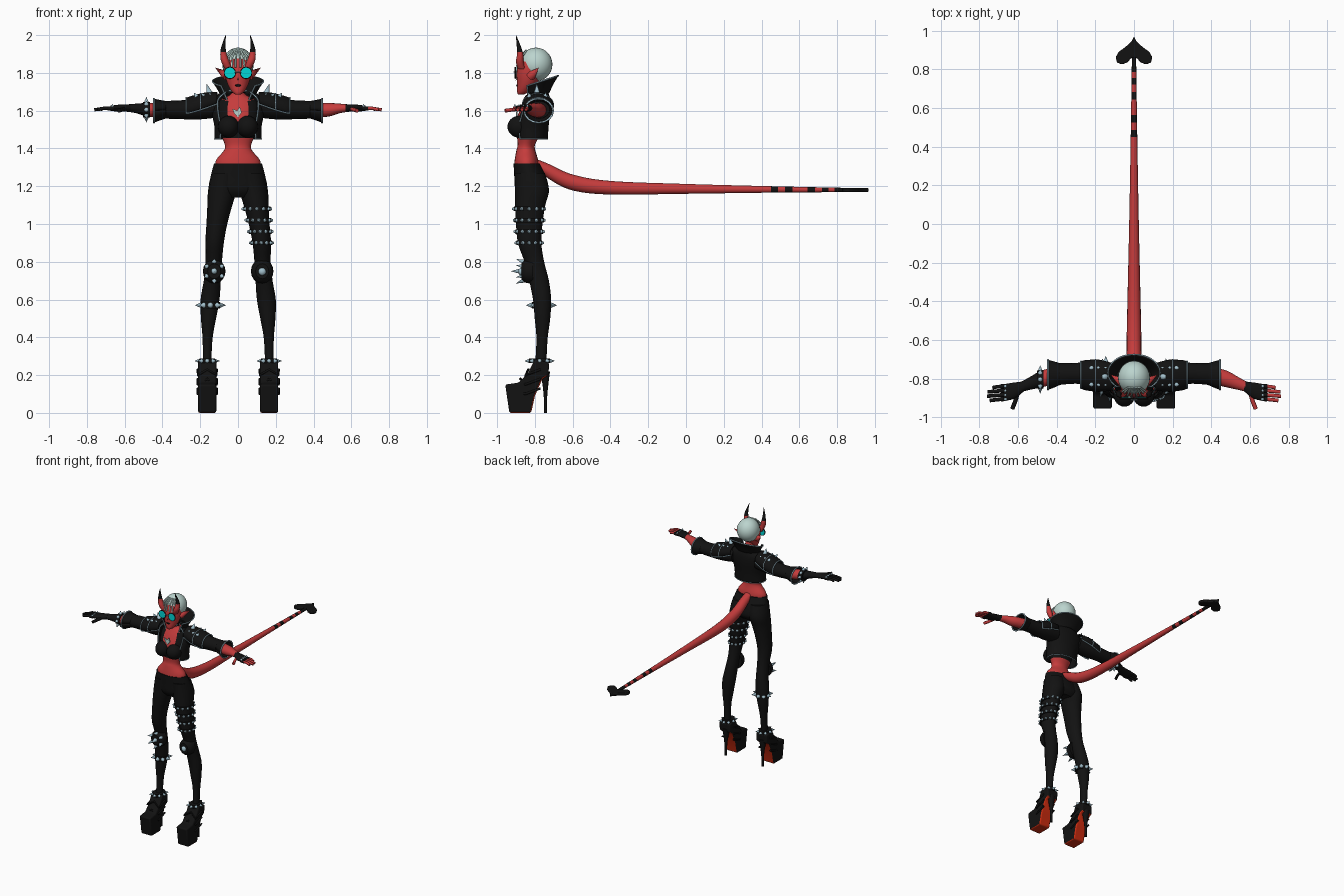
import bpy, bmesh
from math import sin, cos, radians
from mathutils import Vector, Matrix

cube = bpy.data.objects.get("Cube")
if cube:
    bpy.data.objects.remove(cube)


def material(name, *rgb):
    m = bpy.data.materials.new(name)
    m.use_nodes = True
    m.diffuse_color = (*rgb, 1)
    m.node_tree.nodes["Principled BSDF"].inputs["Base Color"].default_value = (*rgb, 1)
    return m


RED = material("red_skin", .56, .045, .045)
BLACK = material("black_leather", .006, .006, .006)
SILVER = material("pale_steel", .36, .52, .6)
HAIR = material("pale_hair", .5, .66, .62)
CYAN = material("cyan_glass", 0, .68, .68)
SOLE = material("scarlet_sole", .6, .025, .005)


def finish(name, bm, mats, rule=None, angle=40):
    """Turn a bmesh into an object, choosing material slots by a rule on faces."""
    bmesh.ops.recalc_face_normals(bm, faces=bm.faces)
    for f in bm.faces:
        f.smooth = True
        if rule:
            f.material_index = int(rule(f.calc_center_median(), f.normal))
    me = bpy.data.meshes.new(name)
    bm.to_mesh(me)
    bm.free()
    for m in mats:
        me.materials.append(m)
    me.set_sharp_from_angle(angle=radians(angle))
    ob = bpy.data.objects.new(name, me)
    bpy.context.collection.objects.link(ob)
    return ob


def place(axis, t, u, v):
    return Vector({"x": (t, u, v), "y": (u, t, v), "z": (u, v, t)}[axis])


def loft(name, axis, rows, *mats, rule=None, n=16, arc=None, steps=4, lean=0, wall=.006):
    """Smooth skin over elliptical rings (along, u, v, radius_u, radius_v)."""
    rows = [Vector(r) for r in rows]
    path = []
    for i in range(len(rows) - 1):
        a, b, c, d = rows[max(i - 1, 0)], rows[i], rows[i + 1], rows[min(i + 2, len(rows) - 1)]
        for k in range(steps):
            t = k / steps
            path.append(b + (c - a) * (t / 2) + (a * 2 - b * 5 + c * 4 - d) * (t * t / 2)
                        + (b * 3 - a - c * 3 + d) * (t ** 3 / 2))
    path.append(rows[-1])
    lo, hi = arc or (0, 360)
    angles = [radians(lo + (hi - lo) * k / n) for k in range(n + 1 if arc else n)]
    rings = [[place(axis, t + lean * rv * sin(a), u + ru * cos(a), v + rv * sin(a))
              for a in angles] for t, u, v, ru, rv in path]
    bm = bmesh.new()
    vs = [[bm.verts.new(p) for p in ring] for ring in rings]
    for r, q in zip(vs, vs[1:]):
        for k in range(n):
            j = (k + 1) % len(r)
            bm.faces.new((r[k], r[j], q[j], q[k]))
    if not arc:
        bm.faces.new(vs[0])
        bm.faces.new(vs[-1])
    ob = finish(name, bm, mats, rule)
    if arc:
        ob.modifiers.new("thickness", "SOLIDIFY").thickness = wall
    return rings


def prism(name, axis, points, lo, hi, *mats, rule=None, bevel=0):
    bm = bmesh.new()
    ends = [[bm.verts.new(place(axis, t, *p)) for p in points] for t in (lo, hi)]
    for e in ends:
        bm.faces.new(e)
    for k in range(len(points)):
        j = (k + 1) % len(points)
        bm.faces.new((ends[0][k], ends[0][j], ends[1][j], ends[1][k]))
    ob = finish(name, bm, mats, rule)
    if bevel:
        mod = ob.modifiers.new("round", "BEVEL")
        mod.width, mod.segments = bevel, 3


def ball(name, centre, radii, mat):
    bm = bmesh.new()
    bmesh.ops.create_uvsphere(bm, u_segments=24, v_segments=14, radius=1,
                              matrix=Matrix.Translation(centre) @ Matrix.Diagonal((*radii, 1)))
    return finish(name, bm, [mat])


def cones(name, spikes, mat=SILVER, top=0, n=10):
    """One mesh holding cones given as (base, direction, radius, length)."""
    bm = bmesh.new()
    for base, way, r, length in spikes:
        turn = Vector(way).to_track_quat("Z", "Y").to_matrix().to_4x4()
        bmesh.ops.create_cone(bm, cap_ends=True, segments=n, radius1=r, radius2=r * top, depth=length,
                              matrix=Matrix.Translation(base) @ turn @ Matrix.Translation((0, 0, length / 2)))
    return finish(name, bm, [mat])


def wire(name, points, r=.004, mat=SILVER, cyclic=False):
    cu = bpy.data.curves.new(name, "CURVE")
    cu.dimensions, cu.bevel_depth, cu.bevel_resolution, cu.use_fill_caps = "3D", r, 1, True
    sp = cu.splines.new("POLY")
    sp.points.add(len(points) - 1)
    for p, q in zip(sp.points, points):
        p.co = (*q, 1)
    sp.use_cyclic_u = cyclic
    cu.materials.append(mat)
    bpy.context.collection.objects.link(bpy.data.objects.new(name, cu))


def band(name, axis, t, u, v, ru, rv, count, r, length, half=.012, top=0):
    """Leather strap with a ring of spikes or studs."""
    loft(name + "_strap", axis, [(t - half, u, v, ru, rv), (t + half, u, v, ru, rv)], BLACK, steps=1)
    ring = [radians(360 * k / count) for k in range(count)]
    cones(name + "_studs", [(place(axis, t, u + ru * cos(a), v + rv * sin(a)),
                             place(axis, 0, cos(a), sin(a)), r, length) for a in ring], top=top)


# Torso, with black crop top and bare upper chest
loft("torso", "z", [(1.3, 0, -.845, .122, .066), (1.34, 0, -.845, .115, .062), (1.39, 0, -.848, .074, .05),
                    (1.42, 0, -.845, .07, .046), (1.47, 0, -.835, .088, .06), (1.55, 0, -.825, .105, .073),
                    (1.62, 0, -.805, .11, .066), (1.66, 0, -.795, .09, .054), (1.69, 0, -.8, .036, .036),
                    (1.75, 0, -.815, .032, .032)], RED, BLACK, n=24,
     rule=lambda c, no: 1.455 < c.z < 1.66 and not (c.y < -.83 and abs(c.x) < .06 and c.z > 1.53))
loft("trouser_hips", "z", [(1.32, 0, -.843, .127, .07), (1.25, 0, -.825, .145, .084),
                           (1.18, 0, -.815, .152, .088), (1.14, 0, -.815, .09, .06)], BLACK, n=24)
prism("chest_emblem", "y", [(-.03, 1.61), (-.005, 1.6), (.01, 1.62), (.02, 1.59), (0, 1.565), (-.02, 1.585)],
      -.9, -.892, HAIR)

# Open jacket and standing collar
rings = loft("jacket", "z", [(1.45, 0, -.82, .125, .088), (1.52, 0, -.82, .126, .093), (1.6, 0, -.805, .142, .086),
                             (1.66, 0, -.795, .14, .075), (1.7, 0, -.79, .085, .06)], BLACK, n=28, arc=(-42, 222))
for k, side in ((0, "left"), (-1, "right")):
    wire(side + "_jacket_edge", [r[k] for r in rings])
wire("jacket_hem", rings[0], .003)
collar = loft("collar", "z", [(1.67, 0, -.79, .085, .065), (1.715, 0, -.78, .11, .078), (1.755, 0, -.77, .135, .095)],
              BLACK, n=28, arc=(-48, 228), lean=.32)
wire("collar_trim", [r[0] for r in collar] + collar[-1][1:-1] + [r[-1] for r in reversed(collar)])
band("choker", "z", 1.705, 0, -.805, .04, .04, 10, .007, .014)

# Head, hair and spectacles
loft("head", "z", [(1.685, 0, -.875, .014, .014), (1.7, 0, -.862, .032, .032), (1.74, 0, -.842, .055, .052),
                   (1.8, 0, -.83, .071, .067), (1.86, 0, -.82, .07, .066), (1.91, 0, -.81, .04, .04)], RED, n=24)
cones("nose", [((0, -.888, 1.785), (0, -.5, -1), .008, .03)], RED)
ball("lips", (0, -.893, 1.734), (.016, .006, .006), BLACK)
ball("hair_cap", (0, -.795, 1.845), (.083, .088, .089), HAIR)
wire("spectacle_bridge", [(-.018, -.91, 1.805), (.018, -.91, 1.805)], .003)

for s, side in ((1, "left"), (-1, "right")):
    cones(side + "_lens", [((s * .043, -.898, 1.8), (0, -1, 0), .028, .009)], CYAN, top=1, n=24)
    wire(side + "_lens_rim", [(s * .043 + .029 * cos(radians(a)), -.904, 1.8 + .029 * sin(radians(a)))
                              for a in range(0, 360, 18)], .0035, BLACK, True)
    for x in (.012, .03, .048, .062):
        wire(side + "_hair_strand", [(s * x * .5, -.845, 1.92), (s * x, -.886 + x * .3, 1.885),
                                     (s * x * 1.1, -.903 + x * .5, 1.83)], .005, HAIR)
    loft(side + "_horn", "z", [(1.82, s * .05, -.87, .02, .02), (1.86, s * .068, -.88, .021, .02),
                               (1.9, s * .077, -.878, .017, .016), (1.94, s * .077, -.885, .011, .011),
                               (2, s * .065, -.9, .001, .001)], RED, BLACK, rule=lambda c, no: c.z > 1.91, n=12)
    cones(side + "_ear", [((s * .06, -.82, 1.785), (s * .6, .4, .42), .026, .085)], RED)

    # Jacket sleeve, cuff and shoulder guard
    ball(side + "_bust", (s * .05, -.883, 1.515), (.056, .062, .058), BLACK)
    loft(side + "_sleeve", "x", [(s * .1, -.785, 1.62, .062, .055), (s * .2, -.778, 1.61, .062, .056),
                                 (s * .3, -.772, 1.605, .054, .05), (s * .41, -.778, 1.605, .057, .046)], BLACK)
    cuff = loft(side + "_cuff", "x", [(s * .38, -.776, 1.605, .055, .046), (s * .42, -.779, 1.602, .07, .056),
                                      (s * .445, -.78, 1.6, .077, .064)], BLACK, arc=(-179, 179))
    wire(side + "_cuff_trim", cuff[-1], .005, cyclic=True)
    pad = loft(side + "_shoulder_guard", "x", [(s * .11, -.79, 1.655, .07, .045), (s * .18, -.785, 1.635, .083, .06),
                                               (s * .25, -.782, 1.615, .078, .062), (s * .275, -.78, 1.61, .07, .058)],
               BLACK, arc=(-25, 205), n=18)
    wire(side + "_guard_trim", [r[0] for r in pad] + pad[-1][1:-1] + [r[-1] for r in reversed(pad)])
    wire(side + "_guard_stitch", pad[5], .003)
    cones(side + "_shoulder_spikes", [((s * .15, -.79, 1.69), (s * .3, 0, 1), .018, .055)]
          + [((s * x, y, 1.675), (s * .2, y + .785, .3), .012, .025)
             for x in (.14, .18, .22) for y in (-.83, -.745)])

    # Forearm, glove and fingers
    seam = .575 if s > 0 else .465
    loft(side + "_forearm", "x", [(s * .4, -.782, 1.602, .045, .04), (s * .48, -.802, 1.605, .043, .036),
                                  (s * .54, -.825, 1.612, .033, .025), (s * .59, -.845, 1.614, .025, .019)],
         RED, BLACK, rule=lambda c, no: abs(c.x) > seam, steps=6)
    loft(side + "_palm", "x", [(s * .57, -.84, 1.614, .026, .02), (s * .62, -.862, 1.614, .042, .019),
                               (s * .675, -.872, 1.612, .043, .014)], BLACK)
    skin = RED if s > 0 else BLACK
    for i, tip in enumerate((.73, .757, .76, .745)):
        y = -.838 - i * .022
        wire(side + "_finger", [(s * .66, y, 1.612), (s * .71, y * 1.005, 1.613), (s * tip, y * 1.01, 1.605)], .0095, skin)
        wire(side + "_finger_sleeve", [(s * .66, y, 1.612), (s * .69, y * 1.003, 1.612)], .0115, BLACK)
    wire(side + "_thumb", [(s * .6, -.87, 1.61), (s * .615, -.92, 1.605), (s * .63, -.957, 1.6)], .011, skin)
    cones(side + "_knuckle_studs", [((s * .665, -.84 - i * .022, 1.622), (0, 0, 1), .008, .014) for i in range(4)])

    # Leg, slightly offset between the two sides
    d = .005 * (1 + s) - .008 * (s < 0)
    limb = [(1.27, .07, -.828, .07, .08), (1.18, .082, -.815, .076, .09), (1.1, .096, -.825, .066, .08),
            (1, .112, -.83, .055, .07), (.9, .116, -.828, .049, .062), (.8, .12, -.803, .043, .052),
            (.7, .128, -.778, .045, .052), (.6, .14, -.762, .05, .048), (.5, .148, -.76, .04, .041),
            (.4, .153, -.762, .027, .03), (.28, .155, -.768, .023, .029), (.2, .155, -.775, .03, .03)]
    loft(side + "_leg", "z", [(z, s * x + d * (z < 1), y, a, b) for z, x, y, a, b in limb], BLACK)

    # Platform shoe with a thin heel
    foot = s * .155 + d
    prism(side + "_shoe", "x", [(-.935, 0), (-.82, 0), (-.8, .09), (-.76, .18), (-.728, .2), (-.725, .265),
                                (-.8, .285), (-.835, .215), (-.885, .16), (-.957, .15)], foot - .048, foot + .048,
          BLACK, SOLE, rule=lambda c, no: no.z < -.15, bevel=.01)
    loft(side + "_heel", "z", [(0, foot, -.744, .009, .008), (.1, foot, -.744, .012, .01),
                               (.22, foot, -.745, .03, .025)], BLACK)
    band(side + "_ankle", "z", .275, foot, -.775, .042, .055, 8, .011, .026)
    for z in (.13, .18, .23):
        wire(side + "_shoe_strap", [(foot - .05, -.77, z), (foot - .05, -.85, z - .03), (foot, -1.03 + z * .85, z),
                                    (foot + .05, -.85, z - .03), (foot + .05, -.77, z)], .007, BLACK)

    # Knee guard
    kx = s * .118 + d
    loft(side + "_knee_guard", "y", [(-.81, kx, .75, .06, .066), (-.85, kx, .75, .055, .06),
                                     (-.872, kx, .75, .035, .04)], BLACK)

# Knee spikes differ between the sides
ball("left_knee_stud", (.128, -.872, .748), (.02, .016, .02), SILVER)
petals = [(cos(radians(a)), sin(radians(a))) for a in range(30, 390, 60)]
cones("right_knee_spikes", [((-.126, -.868, .75), (0, -1, 0), .017, .06)]
      + [((-.126 + .04 * x, -.85, .75 + .045 * z), (x * .4, -1, z * .4), .015, .055) for x, z in petals])

# Thigh straps, calf band and wrist band
for z, x, a, b in ((1.08, .1, .071, .08), (1.02, .11, .065, .077), (.96, .118, .06, .073), (.9, .124, .056, .067)):
    band("left_thigh", "z", z, x, -.83, a, b, 12, .01, .01, top=.5)
band("right_calf", "z", .57, -.146, -.765, .05, .05, 8, .015, .032, half=.018)
band("right_wrist", "x", -.485, -.804, 1.605, .047, .042, 8, .012, .026, half=.018)

# Striped tail with a spade tip
loft("tail", "y", [(-.8, 0, 1.325, .03, .022), (-.72, 0, 1.275, .036, .04), (-.6, 0, 1.22, .038, .042),
                   (-.4, 0, 1.192, .034, .036), (0, 0, 1.186, .025, .026), (.45, 0, 1.183, .017, .017),
                   (.86, 0, 1.18, .011, .011)], RED, BLACK, steps=12,
     rule=lambda c, no: c.y > .45 and (int((c.y - .45) / .03417) % 2 == 0 or c.y > .82))
half = [(.012, .945), (.045, .915), (.08, .89), (.095, .862), (.088, .835), (.062, .825), (.035, .836), (.012, .86)]
prism("tail_spade", "z", [(0, .97)] + half + [(-x, y) for x, y in reversed(half)], 1.169, 1.191, BLACK, bevel=.006)
